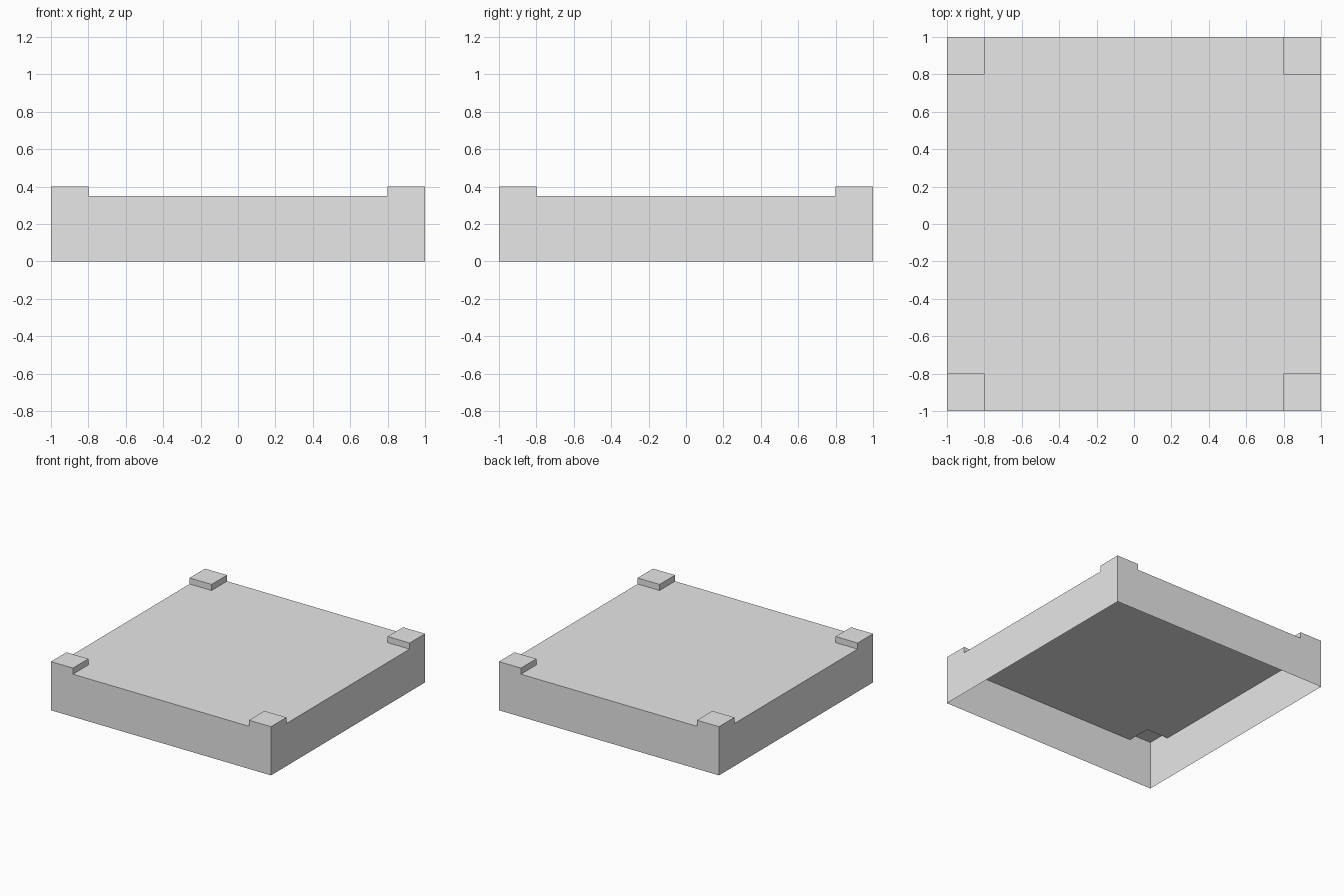
import bpy
import bmesh

cube = bpy.data.objects.get("Cube")
if cube:
    bpy.data.objects.remove(cube, do_unlink=True)

HALF = 1.0      # half the width
INNER = 0.8     # where the corner studs begin
DECK = 0.35     # height of the deck
TOP = 0.4       # height of the corner studs

# Single flat colour
grey = bpy.data.materials.new("light grey")
grey.use_nodes = True
colour = (0.8, 0.8, 0.8, 1)
grey.diffuse_color = colour
grey.node_tree.nodes["Principled BSDF"].inputs["Base Color"].default_value = colour

bm = bmesh.new()

# Deck sheet, divided so each corner has its own square
stops = (-HALF, -INNER, INNER, HALF)
grid = [[bm.verts.new((x, y, DECK)) for x in stops] for y in stops]
for j in range(3):
    for i in range(3):
        bm.faces.new((grid[j][i], grid[j][i + 1], grid[j + 1][i + 1], grid[j + 1][i]))

# Skirt: thin outer walls, open underneath
rim = [e for e in bm.edges if e.is_boundary]
skirt = bmesh.ops.extrude_edge_only(bm, edges=rim)["geom"]
for v in skirt:
    if isinstance(v, bmesh.types.BMVert):
        v.co.z = 0

# Hollow corner studs raised from the deck
corners = [f for f in bm.faces if f.normal.length >= 0
           and all(abs(v.co.z - DECK) < 1e-5 for v in f.verts)
           and min(abs(c) for c in f.calc_center_median().xy) > INNER]
studs = bmesh.ops.extrude_discrete_faces(bm, faces=corners)["faces"]
for f in studs:
    for v in f.verts:
        v.co.z = TOP

bmesh.ops.remove_doubles(bm, verts=bm.verts, dist=1e-5)
bmesh.ops.recalc_face_normals(bm, faces=bm.faces)

# Merge coplanar faces into clean flat panels
bmesh.ops.dissolve_limit(bm, angle_limit=0.01, verts=bm.verts, edges=bm.edges)

# Outward normals: the largest upward panel must face up
deck = max((f for f in bm.faces if abs(f.normal.z) > 0.9), key=lambda f: f.calc_area())
if deck.normal.z < 0:
    bmesh.ops.reverse_faces(bm, faces=bm.faces)

mesh = bpy.data.meshes.new("hollow_tray")
bm.to_mesh(mesh)
bm.free()
mesh.materials.append(grey)
tray = bpy.data.objects.new("hollow_tray", mesh)
bpy.context.collection.objects.link(tray)
